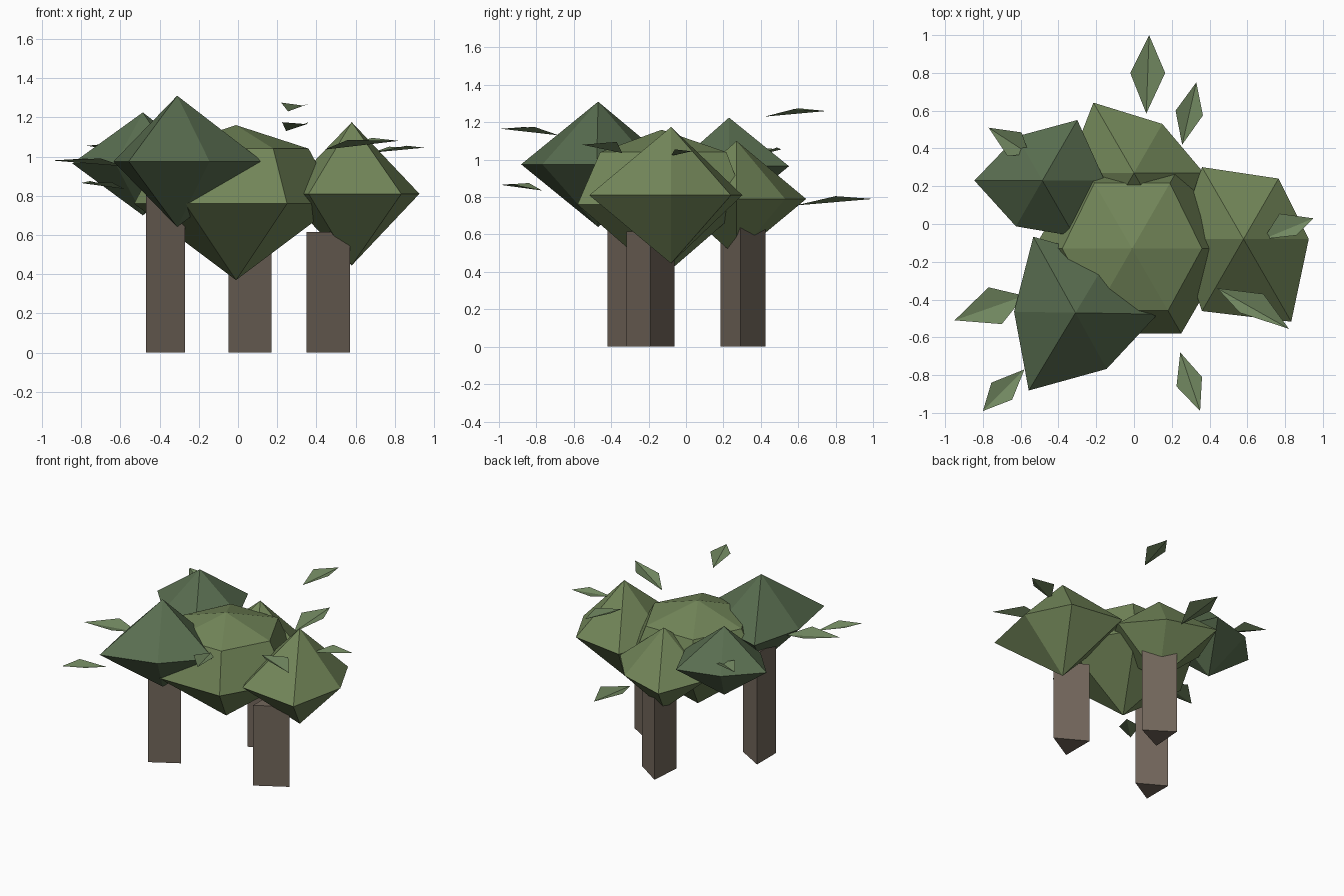
import bpy
from math import cos, sin, radians


def material(name, rgb):
    m = bpy.data.materials.new(name)
    m.diffuse_color = (*rgb, 1)
    return m


BARK = material("bark", (0.17, 0.135, 0.105))
LIGHT = material("light_green", (0.17, 0.24, 0.10))
DARK = material("dark_green", (0.10, 0.155, 0.08))
LEAF = material("leaf_green", (0.17, 0.25, 0.12))


def add(name, verts, faces, mat):
    me = bpy.data.meshes.new(name)
    me.from_pydata(verts, [], faces)
    me.materials.append(mat)
    ob = bpy.data.objects.new(name, me)
    bpy.context.collection.objects.link(ob)


def ring(x, y, z, radii, turn=0):
    n = len(radii)
    return [(x + r * cos(radians(turn + 360 * i / n)),
             y + r * sin(radians(turn + 360 * i / n)), z) for i, r in enumerate(radii)]


def clump(name, x, y, bottom, rings, top, mat, turn=0):
    """Faceted foliage: pole, one or more uneven six-sided rings, pole."""
    n = 6
    verts = [(x, y, bottom)]
    for z, radii in rings:
        verts += ring(x, y, z, radii, turn)
    last = len(verts)
    verts.append((x, y, top))
    faces = []
    for i in range(n):
        j = (i + 1) % n
        faces.append((0, 1 + j, 1 + i))
        for k in range(len(rings) - 1):
            a, b = 1 + k * n, 1 + (k + 1) * n
            faces.append((a + i, a + j, b + j, b + i))
        t = last - n
        faces.append((t + i, t + j, last))
    add(name, verts, faces, mat)


# Three-sided trunks: x, y, radius, height, turn
for i, (x, y, r, h, turn) in enumerate([(-0.403, -0.305, 0.133, 0.85, 0),
                                        (0.03, 0.30, 0.14, 0.64, -4),
                                        (0.423, -0.19, 0.147, 0.615, 0)]):
    verts = ring(x, y, 0, [r] * 3, turn) + ring(x, y, h, [r] * 3, turn)
    add(f"trunk_{i + 1}", verts, [(2, 1, 0), (3, 4, 5), (0, 1, 4, 3),
                                  (1, 2, 5, 4), (2, 0, 3, 5)], BARK)

# Foliage clumps
clump("foliage_front_left", -0.31, -0.47, 0.64,
      [(0.975, (0.435, 0.34, 0.46, 0.325, 0.48, 0.34))], 1.31, DARK, -1)
clump("foliage_centre", -0.01, -0.13, 0.37,
      [(0.76, [0.52] * 6), (1.04, [0.37, 0.40, 0.40, 0.37, 0.38, 0.38])], 1.16, LIGHT)
clump("foliage_right", 0.58, -0.08, 0.445,
      [(0.81, (0.345, 0.37, 0.44, 0.35, 0.44, 0.505))], 1.175, LIGHT)
clump("foliage_left", -0.485, 0.23, 0.70,
      [(0.965, (0.33, 0.37, 0.27, 0.36, 0.28, 0.34))], 1.225, DARK)
clump("foliage_back", 0.0, 0.27, 0.48,
      [(0.79, (0.37, 0.30, 0.43, 0.36, 0.40, 0.40))], 1.10, LIGHT)

# Loose leaves folded along the midrib: inner tip, side, outer tip, side
leaves = [
    [(0.065, 0.585, 0.755), (0.165, 0.80, 0.805), (0.08, 1.0, 0.79), (-0.02, 0.80, 0.80)],
    [(0.255, 0.42, 1.23), (0.365, 0.575, 1.27), (0.33, 0.75, 1.26), (0.22, 0.60, 1.275)],
    [(-0.555, 0.37, 1.02), (-0.595, 0.485, 1.065), (-0.77, 0.51, 1.055), (-0.67, 0.36, 1.065)],
    [(0.685, -0.08, 1.02), (0.86, -0.06, 1.055), (0.95, 0.03, 1.045), (0.77, 0.055, 1.05)],
    [(0.44, -0.34, 1.035), (0.56, -0.47, 1.085), (0.82, -0.555, 1.08), (0.685, -0.37, 1.095)],
    [(0.245, -0.68, 1.13), (0.225, -0.86, 1.175), (0.35, -0.99, 1.165), (0.36, -0.81, 1.175)],
    [(-0.58, -0.77, 0.835), (-0.755, -0.84, 0.875), (-0.80, -0.99, 0.865), (-0.645, -0.93, 0.87)],
    [(-0.58, -0.38, 0.95), (-0.77, -0.335, 0.99), (-0.95, -0.51, 0.98), (-0.70, -0.53, 0.99)],
]
for i, pts in enumerate(leaves):
    # wind every leaf so that it faces upward
    a, b, c = pts[:3]
    up = (b[0] - a[0]) * (c[1] - a[1]) - (b[1] - a[1]) * (c[0] - a[0]) > 0
    add(f"leaf_{i + 1}", pts, [(0, 1, 2), (0, 2, 3)] if up else [(2, 1, 0), (3, 2, 0)], LEAF)
